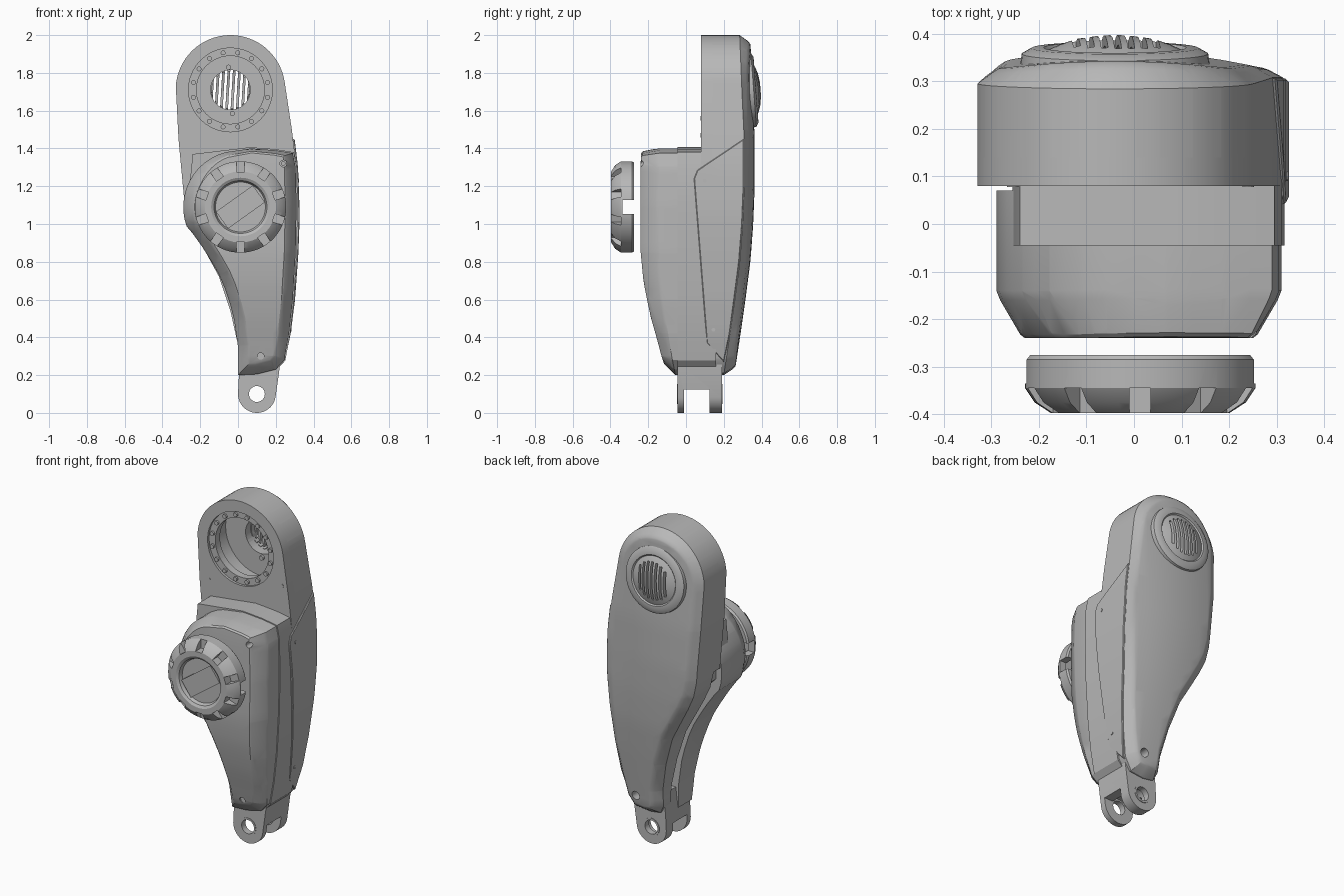
import bpy, bmesh, math
from mathutils import Vector, Matrix

if "Cube" in bpy.data.objects:
    bpy.data.objects.remove(bpy.data.objects["Cube"])

grey = bpy.data.materials.new("machine_grey")
grey.use_nodes = True
grey.diffuse_color = (0.48, 0.48, 0.48, 1)
grey.node_tree.nodes["Principled BSDF"].inputs["Base Color"].default_value = grey.diffuse_color


def finish(name, bm, loc=(0, 0, 0)):
    bmesh.ops.remove_doubles(bm, verts=bm.verts, dist=1e-5)
    bmesh.ops.recalc_face_normals(bm, faces=bm.faces)
    me = bpy.data.meshes.new(name)
    bm.to_mesh(me)
    bm.free()
    me.materials.append(grey)
    ob = bpy.data.objects.new(name, me)
    ob.location = loc
    bpy.context.collection.objects.link(ob)
    return ob


def lerp(table, t):
    """Read a piecewise linear table of (key, value), keys rising."""
    for (a, u), (b, v) in zip(table, table[1:]):
        if t <= b:
            return u + (v - u) * max(0, (t - a) / (b - a))
    return table[-1][1]


def arc(cx, cz, r, a, b, n):
    angles = [math.radians(a + (b - a) * i / n) for i in range(n + 1)]
    return [(cx + r * math.cos(t), cz + r * math.sin(t)) for t in angles]


def offset(points, d):
    """Move a counter-clockwise outline inwards with mitred corners."""
    out = []
    for i, p in enumerate(points):
        p, a, b = Vector(p), Vector(points[i - 1]), Vector(points[(i + 1) % len(points)])
        n, m = [Vector((-e.y, e.x)).normalized() for e in (p - a, b - p)]
        out.append(p + (n + m) * d / max(0.5, 1 + n.dot(m)))
    return out


def shell(name, outline, layers, warp=None, step=0.06):
    """Stack inset copies of an xz outline along y, slice it, then bend it."""
    bm = bmesh.new()
    rings = [[bm.verts.new((p[0], y, p[1])) for p in offset(outline, d)] for d, y in layers]
    for lo, hi in zip(rings, rings[1:]):
        for i in range(len(lo)):
            bm.faces.new((lo[i - 1], lo[i], hi[i], hi[i - 1]))
    bm.faces.new(rings[0])
    bm.faces.new(rings[-1])
    if warp:
        for axis in (0, 2):
            for k in range(-8, 36):
                co, no = Vector(), Vector()
                co[axis], no[axis] = k * step + 0.003, 1
                bmesh.ops.bisect_plane(bm, geom=bm.verts[:] + bm.edges[:] + bm.faces[:],
                                       plane_co=co, plane_no=no)
        for v in bm.verts:
            v.co = warp(v.co.copy())
    return finish(name, bm)


def lathe(name, profile, loc, n=48):
    """Spin a closed (radius, y) profile about the y axis."""
    bm = bmesh.new()
    rings = []
    for i in range(n):
        t = math.tau * i / n
        rings.append([bm.verts.new((r * math.cos(t), y, r * math.sin(t))) for r, y in profile])
    for i in range(n):
        a, b = rings[i - 1], rings[i]
        for j in range(len(profile)):
            bm.faces.new((a[j - 1], a[j], b[j], b[j - 1]))
    bmesh.ops.dissolve_degenerate(bm, dist=1e-6, edges=bm.edges)
    return finish(name, bm, loc)


def disc(name, r, x, z, y0, y1, n=40):
    return lathe(name, [(0, y0), (r, y0), (r, y1), (0, y1)], (x, 0, z), n)


def box(name, loc, size, turn=0):
    bm = bmesh.new()
    bmesh.ops.create_cube(bm, size=1, matrix=Matrix.Rotation(turn, 4, 'Y') @ Matrix.Diagonal((*size, 1)))
    return finish(name, bm, loc)


def cut(ob, *cutters):
    """Subtract every cutter from an object and discard the cutters."""
    for c in cutters:
        m = ob.modifiers.new("cut", 'BOOLEAN')
        m.operation, m.solver, m.object = 'DIFFERENCE', 'EXACT', c
    bpy.context.view_layer.update()
    ob.data = bpy.data.meshes.new_from_object(ob.evaluated_get(bpy.context.evaluated_depsgraph_get()))
    ob.modifiers.clear()
    for c in cutters:
        bpy.data.objects.remove(c)


# Centres of the round joint at the top and of the knob
TX, TZ, KX, KZ = -0.04, 1.71, 0.013, 1.09

# Front housing: rounded around the knob, tapering to the foot
right_side = [(0.1, 0.205), (0.2, 0.23), (0.245, 0.28), (0.27, 0.42), (0.29, 0.6), (0.305, 0.85),
              (0.31, 1.1), (0.305, 1.3), (0.29, 1.375), (0.2, 1.39), (0.07, 1.4)]
left_side = [(-0.24, 0.95), (-0.19, 0.88), (-0.14, 0.8), (-0.1, 0.73), (-0.07, 0.66),
             (-0.04, 0.57), (-0.02, 0.49), (0, 0.35), (0, 0.2)]
front_depth = [(0.2, 0.4), (0.3, 0.54), (0.4, 0.65), (0.5, 0.77), (0.6, 0.86), (0.7, 0.94),
               (0.85, 1), (1.33, 1), (1.4, 0.98)]


def bend_front(c):
    # The bevel narrows along the top edge
    c.z += 0.26 * max(0, c.z - 1.2) * max(0, -c.y - 0.15) / 0.09
    if c.y < 0:
        c.y *= lerp(front_depth, c.z)
    return c


housing = shell("front_housing", right_side + arc(0.01, KZ, 0.3, 105, 200, 12) + left_side,
                [(0, 0.07), (0, -0.14), (0.008, -0.16), (0.05, -0.232), (0.06, -0.24)], bend_front)
cut(housing, disc("screw_hole", 0.018, 0.24, 1.32, -0.3, -0.15, 16),
    disc("screw_hole", 0.018, 0.12, 0.3, -0.3, -0.12, 16))
for x, z, y in ((0.24, 1.32, -0.17), (0.12, 0.3, -0.1)):
    disc("housing_screw", 0.012, x, z, y, y + 0.05, 12)

# Inner frame, set back on the right-hand edge so a gap shows behind the housing
shell("inner_frame", offset(right_side, -0.006) + [(-0.24, 1.37), (-0.255, 1.22), (-0.25, 1.05), (-0.1, 0.9),
      (0, 0.66), (0.05, 0.45), (0.06, 0.21)], [(0, 0.16), (0, -0.045)])

# Rear cover and arm with a round head
head = arc(TX, TZ, 0.29, 8, 176, 32)
rear_outline = [(0.03, 0.21), (0.1, 0.2), (0.19, 0.21), (0.24, 0.28), (0.27, 0.42), (0.295, 0.6), (0.312, 0.85),
                (0.318, 1.05), (0.31, 1.3), (0.285, 1.5)] + head + [
                (-0.315, 1.45), (-0.285, 1.13), (-0.262, 1.03), (-0.22, 0.94), (-0.1, 0.72),
                (-0.04, 0.54), (0, 0.36), (0.005, 0.26)]
rear_depth = [(0.2, 0.2), (0.4, 0.23), (0.6, 0.259), (0.8, 0.285), (1, 0.3), (1.2, 0.308),
              (1.45, 0.308), (1.7, 0.296), (2, 0.284)]


def bend_rear(c):
    if c.y > 0.25:
        across = c.x + 0.04 - 0.14 * min(1, max(0, 1.2 - c.z))
        rise = min(1, max(0, c.y - 0.3) / 0.022)
        c.y += lerp(rear_depth, c.z) - 0.3 + 0.034 * rise * max(0, 1 - across ** 2 / 0.09)
    return c


cover = shell("rear_cover", rear_outline,
              [(0, 0.14), (0, 0.3), (0.03, 0.316), (0.045, 0.321), (0.055, 0.322)], bend_rear)
arm = shell("arm_block", [(0.315, 1.15), (0.31, 1.3), (0.285, 1.5)] + head + [(-0.315, 1.45), (-0.285, 1.13)],
            [(0, 0.14), (0, 0.08)])
cut(cover, disc("joint_cavity", 0.24, TX, TZ, 0.1, 0.28), disc("vent_bore", 0.105, TX, TZ, 0.2, 0.5),
    disc("cover_hole", 0.026, 0.15, 0.31, 0.205, 0.4, 20))
cut(arm, disc("joint_bore", 0.18, TX, TZ, 0, 0.2), disc("ring_recess", 0.222, TX, TZ, 0, 0.095))
for i in range(16):
    t = math.tau * (i + 0.5) / 16
    disc("ring_bolt", 0.013, TX + 0.2 * math.cos(t), TZ + 0.2 * math.sin(t), 0.083, 0.1, 12)
for x, z in ((-0.255, 1.47), (0.24, 1.56)):
    disc("arm_screw", 0.012, x, z, 0.078, 0.09, 12)
for x, z in ((TX - 0.01, 1.83), (TX + 0.01, 1.585)):
    disc("cavity_screw", 0.014, x, z, 0.265, 0.29, 12)

# Domed vent with slits, tilted to follow the cover
vent = lathe("vent", [(0.1, -0.03), (0.2, -0.03), (0.196, 0), (0.175, 0.012), (0.15, 0.013), (0.143, 0.006),
                      (0.12, 0.017), (0.085, 0.029), (0.04, 0.036), (0, 0.037), (0, 0.02), (0.1, 0)],
             (TX, 0.358, TZ))
cut(vent, *[box("slit", (TX + 0.028 * k, 0.36, TZ), (0.014, 0.2, 2 * math.sqrt(0.0125 - (0.028 * k) ** 2)), 0.06)
            for k in range(-3, 4)])
vent.rotation_euler.x = 0.075

# Side plate wrapped on the left flank
flank = [(0.2, 0.235), (0.28, 0.247), (0.42, 0.277), (0.6, 0.3), (0.85, 0.318), (1.05, 0.325), (1.3, 0.316), (1.5, 0.292)]
shell("side_plate", [(0.11, 0.37), (0.2, 0.27), (0.232, 0.42), (0.256, 0.6), (0.282, 0.8), (0.298, 1), (0.306, 1.2),
                     (0.306, 1.45), (0.06, 1.285), (0.042, 1.24)], [(0, -0.03), (0, -0.002), (0.004, 0.002)],
      lambda c: Vector((lerp(flank, c.z) + c.y, c.x, c.z)))
for y, z in ((0.1, 1.23), (0.145, 0.44)):
    screw = lathe("plate_screw", [(0, 0), (0.01, 0), (0.01, 0.02), (0, 0.02)], (lerp(flank, z) - 0.015, y, z), 12)
    screw.rotation_euler.z = -math.pi / 2

# Forked foot with a pin hole
foot = shell("foot_fork", arc(0.1, 0.1, 0.1, 180, 350, 20) + [(0.225, 0.27), (0.225, 0.32), (0.02, 0.32), (0.005, 0.2)],
             [(0, 0.19), (0, -0.046)])
cut(foot, box("fork_gap", (0.1, 0.0575, 0), (0.6, 0.135, 0.25)), disc("pin_hole", 0.052, 0.1, 0.1, -0.2, 0.4, 32))
for y in (-0.048, 0.155):
    lathe("pin_bush", [(0.042, y), (0.054, y), (0.054, y + 0.038), (0.042, y + 0.038)], (0.1, 0, 0.1), 32)

# Notched knob with a recessed face and a slanted grip bar
knob = lathe("knob", [(0.2, -0.275), (0.234, -0.275), (0.242, -0.285), (0.242, -0.345), (0.222, -0.375), (0.188, -0.397),
                      (0.155, -0.397), (0.14, -0.388), (0.132, -0.368), (0, -0.368), (0, -0.343), (0.2, -0.343)],
             (KX, 0, KZ), 60)
notches = []
for i in range(10):
    t = math.radians(18 + 36 * i)
    notches.append(box("notch", (KX + 0.235 * math.cos(t), -0.38, KZ + 0.235 * math.sin(t)), (0.1, 0.07, 0.044), -t))
cut(knob, *notches, box("cross_slot", (KX, -0.3, KZ), (0.7, 0.07, 0.075)))
box("grip_bar", (KX, -0.37, KZ), (0.24, 0.02, 0.11), -0.62)

# Smooth shading with sharp edges kept
for ob in bpy.context.scene.objects:
    if ob.type == 'MESH':
        ob.select_set(True)
        bpy.context.view_layer.objects.active = ob
bpy.ops.object.shade_smooth_by_angle(angle=math.radians(28))
